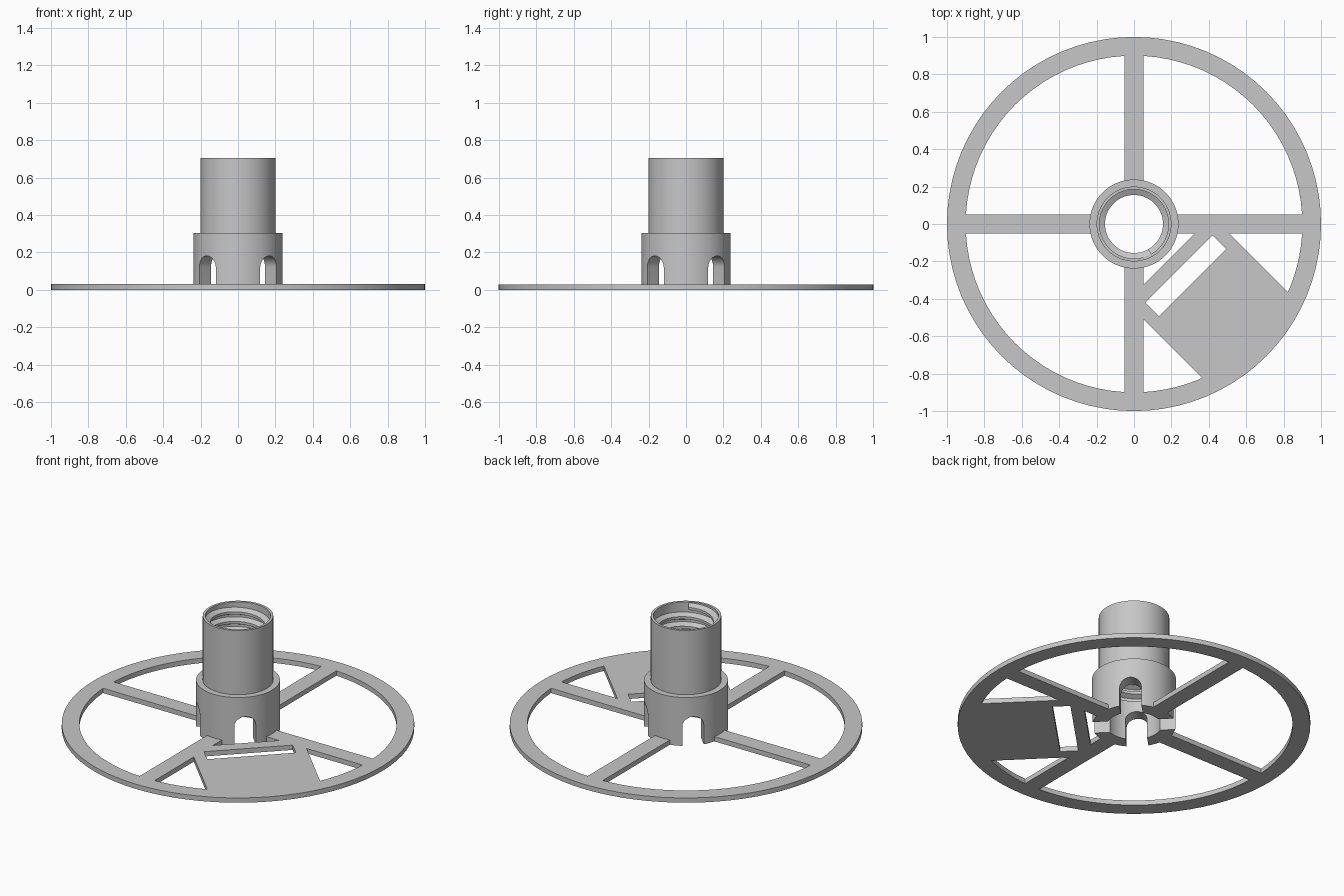
import bpy, bmesh
from math import sin, cos, pi, sqrt, radians, atan2
from mathutils import Matrix

cube = bpy.data.objects.get("Cube")
if cube:
    bpy.data.objects.remove(cube, do_unlink=True)

grey = bpy.data.materials.new("plain_grey")
grey.use_nodes = True
grey.diffuse_color = (0.57, 0.57, 0.57, 1)
grey.node_tree.nodes["Principled BSDF"].inputs["Base Color"].default_value = grey.diffuse_color

SEG = 80          # sides of every full circle
THICK = 0.03      # wheel thickness
RIM = 0.90        # inner radius of the rim
SPOKE = 0.052     # half width of a spoke
PLATE = 0.325     # half width of the mounting plate


def finish(name, bm):
    bmesh.ops.recalc_face_normals(bm, faces=bm.faces)
    mesh = bpy.data.meshes.new(name)
    bm.to_mesh(mesh)
    bm.free()
    mesh.materials.append(grey)
    obj = bpy.data.objects.new(name, mesh)
    bpy.context.collection.objects.link(obj)
    return obj


def prism(name, points, low, high, matrix=Matrix()):
    """Build a closed prism on a flat outline, then place it."""
    bm = bmesh.new()
    base = [bm.verts.new((x, y, low)) for x, y in points]
    cap = [bm.verts.new((x, y, high)) for x, y in points]
    bm.faces.new(base[::-1])
    bm.faces.new(cap)
    for i in range(len(points)):
        bm.faces.new((base[i - 1], base[i], cap[i], cap[i - 1]))
    bm.transform(matrix)
    return finish(name, bm)


def lathe(name, profile):
    """Revolve a closed radius/height outline about z."""
    bm = bmesh.new()
    verts = [bm.verts.new((r, 0, z)) for r, z in profile]
    edges = [bm.edges.new((a, b)) for a, b in zip(verts, verts[1:] + verts[:1])]
    bmesh.ops.spin(bm, geom=verts + edges, cent=(0, 0, 0), axis=(0, 0, 1),
                   angle=2 * pi, steps=SEG)
    bmesh.ops.remove_doubles(bm, verts=bm.verts, dist=0.0001)
    return finish(name, bm)


def arc(radius, start, end, steps):
    return [(radius * cos(start + (end - start) * i / steps),
             radius * sin(start + (end - start) * i / steps)) for i in range(steps + 1)]


def select(obj):
    bpy.ops.object.select_all(action='DESELECT')
    obj.select_set(True)
    bpy.context.view_layer.objects.active = obj


cutters = []


def cut(target, cutter):
    cutter.hide_render = True
    cutters.append(cutter)
    mod = target.modifiers.new("cut", 'BOOLEAN')
    mod.operation, mod.solver, mod.object = 'DIFFERENCE', 'EXACT', cutter
    bpy.context.view_layer.update()
    select(target)
    bpy.ops.object.modifier_apply(modifier=mod.name)


# Wheel: a disc with its openings cut out
circle = arc(1, 0, 2 * pi, SEG)[:-1]
wheel = prism("spoked_wheel", circle, 0, THICK)


def opening(points, turn=0):
    cut(wheel, prism("opening", points, -0.1, 0.1, Matrix.Rotation(turn, 4, 'Z')))


opening([(0.2 * x, 0.2 * y) for x, y in circle])
edge = atan2(SPOKE, sqrt(RIM ** 2 - SPOKE ** 2))
quadrant = [(SPOKE, SPOKE)] + arc(RIM, edge, pi / 2 - edge, SEG // 4)
for k in range(3):
    opening(quadrant, k * pi / 2)

# Openings around the plate, drawn with x pointing out along its diagonal
diagonal = -pi / 4
s = SPOKE * sqrt(2)
inner = 0.265
opening([(s, 0), (inner, s - inner), (inner, inner - s)], diagonal)
opening([(0.34, -0.255), (0.443, -0.255), (0.443, 0.255), (0.34, 0.255)], diagonal)
start = atan2(PLATE, sqrt(RIM ** 2 - PLATE ** 2))
wedge = [(PLATE + s, PLATE)] + arc(RIM, start, pi / 4 - edge, 8)
opening(wedge, diagonal)
opening([(x, -y) for x, y in wedge], diagonal)

# Hub: stepped tube with a wider threaded bore on top
bore, thread_bore, ledge, top = 0.155, 0.185, 0.25, 0.705
hub = lathe("stepped_hub", [(0.238, 0), (0.238, 0.303), (0.2, 0.303), (0.2, top),
                            (thread_bore, top), (thread_bore, ledge),
                            (bore, ledge), (bore, 0)])

# Four arched slots through the hub wall, on the diagonals
arch = [(-0.062, -0.1), (0.062, -0.1)] + [(x, y + 0.12) for x, y in arc(0.062, 0, pi, 16)]
for k in range(4):
    cut(hub, prism("slot", arch, 0.1, 0.4,
                   Matrix.Rotation(pi / 4 + k * pi / 2, 4, 'Z') @ Matrix.Rotation(pi / 2, 4, 'X')))

for cutter in cutters:
    bpy.data.objects.remove(cutter, do_unlink=True)

# Internal screw thread: a trapezoid ridge swept along a helix
pitch, turns = 0.06, 6.3
section = [(thread_bore + 0.004, -0.025), (bore, -0.008),
           (bore, 0.008), (thread_bore + 0.004, 0.025)]
bm = bmesh.new()
rings = []
for i in range(int(turns * SEG) + 1):
    a = radians(-60) - 2 * pi * i / SEG
    z = top - 0.028 - pitch * i / SEG
    rings.append([bm.verts.new((r * cos(a), r * sin(a), z + h)) for r, h in section])
for a, b in zip(rings, rings[1:]):
    for j in range(4):
        bm.faces.new((a[j - 1], a[j], b[j], b[j - 1]))
bm.faces.new(rings[0])
bm.faces.new(rings[-1])
thread = finish("internal_thread", bm)

for obj in (wheel, hub, thread):
    select(obj)
    bpy.ops.object.shade_smooth_by_angle(angle=radians(30))
